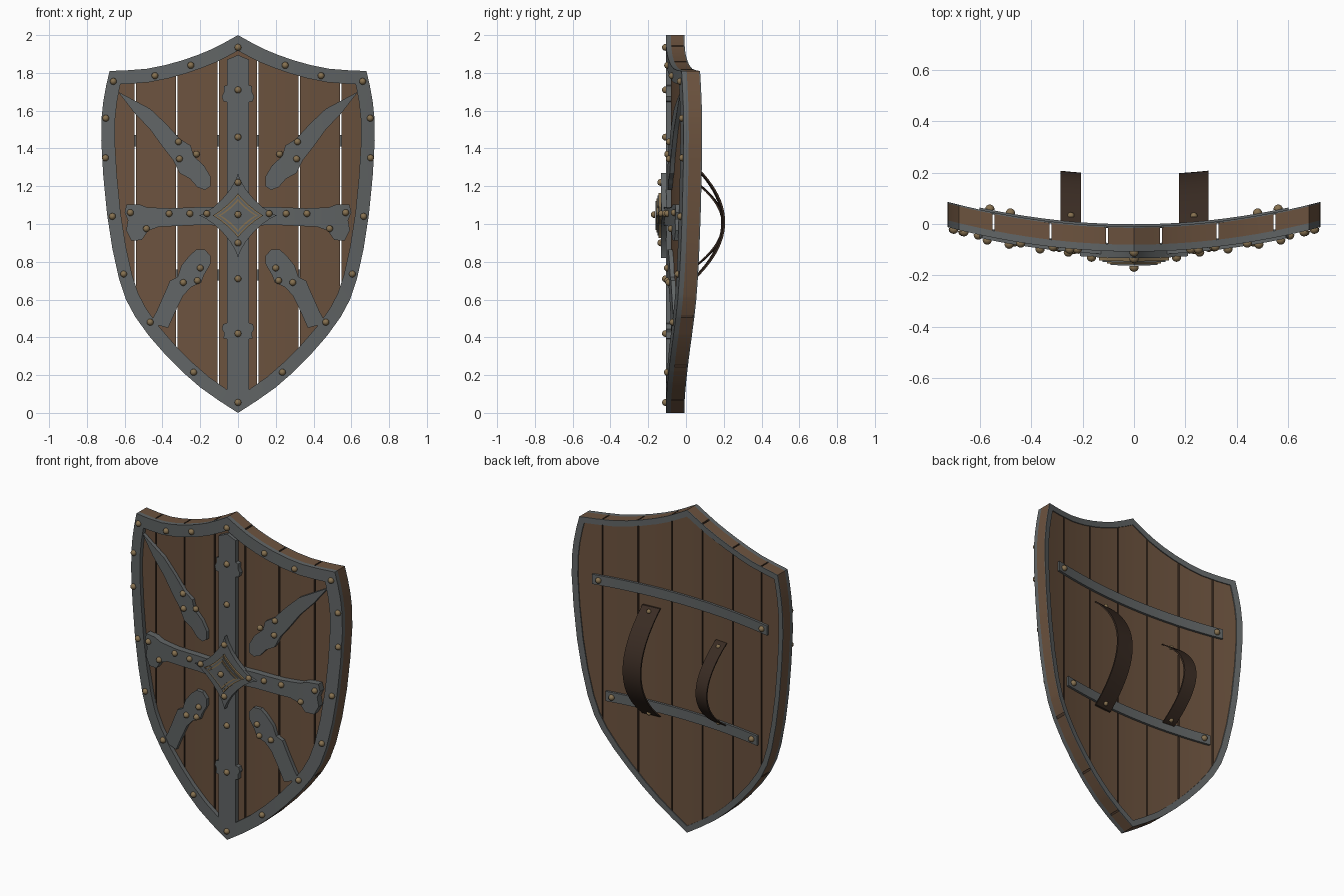
import bpy, bmesh, math
from mathutils import Vector

if "Cube" in bpy.data.objects:
    bpy.data.objects.remove(bpy.data.objects["Cube"])


def material(name, rgb):
    m = bpy.data.materials.new(name)
    m.diffuse_color = (*rgb, 1)
    m.use_nodes = True
    m.node_tree.nodes["Principled BSDF"].inputs["Base Color"].default_value = m.diffuse_color
    return m


WOOD = material("brown wood", (0.150, 0.086, 0.049))
DARK = material("dark wood gap", (0.050, 0.029, 0.018))
STEEL = material("grey steel", (0.120, 0.130, 0.132))
BRASS = material("dull brass", (0.240, 0.165, 0.080))
LEATHER = material("dark leather", (0.042, 0.025, 0.017))


def bend(x):
    """y of the back of the boards: the whole shield is bowed sideways."""
    return -0.015 + 0.095 * (x / 0.725) ** 2


def finish(bm, name, mats, angle=30):
    bmesh.ops.recalc_face_normals(bm, faces=bm.faces[:])
    me = bpy.data.meshes.new(name)
    bm.to_mesh(me)
    bm.free()
    for m in mats:
        me.materials.append(m)
    ob = bpy.data.objects.new(name, me)
    bpy.context.collection.objects.link(ob)
    bpy.ops.object.select_all(action='DESELECT')
    ob.select_set(True)
    bpy.context.view_layer.objects.active = ob
    bpy.ops.object.shade_smooth_by_angle(angle=math.radians(angle))
    return ob


def plate(name, polys, y0, y1, mats, clip=None):
    """Flat (x, z) polygons, sliced, bowed and thickened from y0 to y1."""
    bm = bmesh.new()
    for poly in polys:
        bm.faces.new([bm.verts.new((x, 0, z)) for x, z in poly])
    bmesh.ops.remove_doubles(bm, verts=bm.verts[:], dist=1e-5)
    bmesh.ops.triangulate(bm, faces=bm.faces[:], ngon_method='EAR_CLIP')

    def cut(x, **kw):
        bmesh.ops.bisect_plane(bm, geom=bm.verts[:] + bm.edges[:] + bm.faces[:], dist=1e-5,
                               plane_co=(x, 0, 0), plane_no=(1, 0, 0), **kw)
    if clip:
        cut(clip[0], clear_inner=True)
        cut(clip[1], clear_outer=True)
    for i in range(-12, 13):
        cut(i * 0.06)
    faces, verts = bm.faces[:], bm.verts[:]
    border = [e for e in bm.edges if len(e.link_faces) == 1]
    twin = {v: bm.verts.new((v.co.x, bend(v.co.x) + y1, v.co.z)) for v in verts}
    for v in verts:
        v.co.y = bend(v.co.x) + y0
    for f in faces:
        bm.faces.new([twin[v] for v in reversed(f.verts)])
    for e in border:
        a, b = e.verts
        f = bm.faces.new((a, b, twin[b], twin[a]))
        # faces along a gap between boards
        if clip and any(abs(a.co.x - c) < 1e-4 and abs(b.co.x - c) < 1e-4 for c in clip):
            f.material_index = 1
    return finish(bm, name, mats)


def smooth(pts, n):
    """Catmull-Rom curve through the points, n steps per span."""
    p = [Vector(q) for q in pts]
    p = [2 * p[0] - p[1]] + p + [2 * p[-1] - p[-2]]
    out = []
    for a, b, c, d in zip(p, p[1:], p[2:], p[3:]):
        for k in range(n):
            t = k / n
            out.append(0.5 * (2 * b + (c - a) * t + (2 * a - 5 * b + 4 * c - d) * t * t
                              + (3 * b - a - 3 * c + d) * t ** 3))
    return [tuple(q) for q in out] + [tuple(pts[-1])]


def mirrored(half):
    return half + [(-x, z) for x, z in reversed(half) if abs(x) > 1e-6]


def inset(poly, w):
    """Mitred inward offset of a clockwise outline."""
    out = []
    for i, q in enumerate(poly):
        p, q, r = Vector(poly[i - 1]), Vector(q), Vector(poly[(i + 1) % len(poly)])
        d1, d2 = (q - p).normalized(), (r - q).normalized()
        n1, n2 = Vector((d1.y, -d1.x)), Vector((d2.y, -d2.x))
        m = (n1 + n2).normalized()
        out.append(tuple(q + m * (w / m.dot(n1))))
    return out


def ring(outer, w):
    inner, n = inset(outer, w), len(outer)
    return [[outer[i], outer[(i + 1) % n], inner[(i + 1) % n], inner[i]] for i in range(n)]


# Shield outline
top = smooth([(0, 2.0), (0.14, 1.925), (0.30, 1.865), (0.48, 1.822), (0.68, 1.81)], 2)
side = smooth([(0.68, 1.81), (0.713, 1.65), (0.724, 1.44), (0.693, 1.05), (0.63, 0.71),
               (0.545, 0.51), (0.386, 0.31), (0.20, 0.135), (0, 0)], 2)
outline = mirrored(top + side[1:])

# Boards with open gaps
seams = [-0.8, -0.545, -0.325, -0.105, 0.105, 0.325, 0.545, 0.8]
for i in range(7):
    plate(f"board_{i + 1}", [outline], 0, -0.065, [WOOD, DARK],
          (seams[i] + 0.004, seams[i + 1] - 0.004))

# Front and back rims
plate("front_rim", ring(outline, 0.072), -0.065, -0.092, [STEEL])
plate("back_rim", ring(outline, 0.035), 0.0, 0.006, [STEEL])

# Vertical bar with two collars
plate("vertical_bar", [mirrored([
    (0, 1.895), (0.058, 1.87), (0.058, 1.735), (0.075, 1.73), (0.074, 1.70), (0.086, 1.675),
    (0.078, 1.65), (0.058, 1.645), (0.058, 0.475), (0.078, 0.47), (0.086, 0.445), (0.074, 0.425),
    (0.076, 0.395), (0.058, 0.39), (0.058, 0.12), (0, 0.08)])], -0.06, -0.092, [STEEL])

# Horizontal bar with flared ends
plate("horizontal_bar", [mirrored([
    (0, 1.09), (0.2, 1.09), (0.36, 1.083), (0.48, 1.088), (0.52, 1.103), (0.59, 1.103),
    (0.6, 1.06), (0.583, 1.02), (0.592, 0.965), (0.565, 0.912), (0.51, 0.915), (0.475, 0.965),
    (0.42, 0.985), (0.2, 0.995), (0, 0.99)])], -0.06, -0.104, [STEEL])

# Corner blades and lower arms
blade = [(0.635, 1.70), (0.465, 1.61), (0.38, 1.53), (0.307, 1.45), (0.25, 1.415), (0.235, 1.36),
         (0.18, 1.31), (0.145, 1.25), (0.145, 1.20), (0.175, 1.18), (0.215, 1.195), (0.255, 1.24),
         (0.31, 1.27), (0.345, 1.34), (0.40, 1.41), (0.465, 1.50), (0.55, 1.59)]
arm = [(0.175, 0.865), (0.145, 0.83), (0.147, 0.785), (0.18, 0.73), (0.195, 0.69), (0.25, 0.665),
       (0.29, 0.62), (0.325, 0.55), (0.37, 0.45), (0.465, 0.475), (0.43, 0.54), (0.39, 0.63),
       (0.36, 0.70), (0.32, 0.72), (0.30, 0.78), (0.255, 0.835), (0.22, 0.865)]
for s, tag in ((1, "right"), (-1, "left")):
    for part, pts in (("upper_blade", blade), ("lower_arm", arm)):
        plate(f"{part}_{tag}", [[(s * x, z) for x, z in pts]], -0.06, -0.088, [STEEL])


# Layered central star
def star(a, b, p):
    pts = []
    for i in range(32):
        c, s = math.cos(i * math.pi / 16), math.sin(i * math.pi / 16)
        pts.append((a * math.copysign(abs(c) ** p, c), 1.045 + b * math.copysign(abs(s) ** p, s)))
    return pts


for name, a, b, p, y0, y1, m in (
        ("star_plate", 0.21, 0.225, 2.7, -0.09, -0.118, STEEL),
        ("star_outer_trim", 0.135, 0.118, 2.3, -0.118, -0.130, BRASS),
        ("star_outer_field", 0.122, 0.106, 2.3, -0.118, -0.135, STEEL),
        ("star_inner_trim", 0.105, 0.090, 2.3, -0.118, -0.141, BRASS),
        ("star_inner_field", 0.092, 0.078, 2.3, -0.118, -0.146, STEEL)):
    plate(name, [star(a, b, p)], y0, y1, [m])


# Domed rivets
def rivets(name, spots, off, direction=-1, r=0.018):
    bm = bmesh.new()
    for x, z in spots:
        dome = bmesh.ops.create_uvsphere(bm, u_segments=12, v_segments=8, radius=r)["verts"]
        for v in dome:
            px, py, pz = v.co
            v.co = (x + px, bend(x) + off + direction * max(pz, -0.004), z + py)
    finish(bm, name, [BRASS], 50)


def both(pts):
    return [(s * x, z) for x, z in pts for s in ((1, -1) if x else (1,))]


rivets("rim_rivets", both([
    (0, 1.935), (0.25, 1.84), (0.44, 1.785), (0.66, 1.755), (0.70, 1.56), (0.702, 1.35),
    (0.665, 1.04), (0.605, 0.735), (0.465, 0.48), (0.235, 0.215), (0, 0.055)]), -0.094)
rivets("vertical_bar_rivets", [(0, z) for z in (1.71, 1.46, 0.71, 0.42)], -0.094)
rivets("horizontal_bar_rivets", both([
    (0.255, 1.055), (0.365, 1.055), (0.57, 1.06), (0.485, 0.975)]), -0.106)
rivets("star_rivets", both([(0.165, 1.055), (0, 1.22), (0, 0.90)]), -0.119)
rivets("star_centre_rivet", [(0, 1.05)], -0.153)
rivets("blade_rivets", both([
    (0.315, 1.435), (0.22, 1.37), (0.31, 1.345), (0.20, 0.767), (0.29, 0.69), (0.215, 0.70)]), -0.091)

# Steel straps across the back
for name, h, z in (("upper_back_strap", 0.60, 1.44), ("lower_back_strap", 0.52, 0.73)):
    plate(name, [[(-h, z + 0.03), (h, z + 0.03), (h, z - 0.03), (-h, z - 0.03)]],
          -0.002, 0.014, [STEEL])
    rivets(name + "_rivets", both([(h - 0.04, z)]), 0.016, 1)


# Leather arm loop and hand grip
def loop(name, x0, x1, zc, h):
    bm = bmesh.new()
    rows = []
    for i in range(25):
        u = -1 + i / 12
        rows.append([[bm.verts.new((x, bend(x) + 0.003 + t + 0.193 * (1 - u * u), zc + u * h))
                      for x in (x0, (x0 + x1) / 2, x1)] for t in (0, 0.011)])
    for (a0, b0), (a1, b1) in zip(rows, rows[1:]):
        for j in range(2):
            bm.faces.new((a0[j], a0[j + 1], a1[j + 1], a1[j]))
            bm.faces.new((b0[j], b1[j], b1[j + 1], b0[j + 1]))
        for j in (0, 2):
            bm.faces.new((a0[j], a1[j], b1[j], b0[j]))
    for a, b in (rows[0], rows[-1]):
        for j in range(2):
            bm.faces.new((a[j], a[j + 1], b[j + 1], b[j]))
    finish(bm, name, [LEATHER], 40)
    rivets(name + "_rivets", [((x0 + x1) / 2, zc + s * (h - 0.02)) for s in (1, -1)], 0.036, 1, 0.014)


loop("arm_loop", 0.175, 0.29, 1.01, 0.335)
loop("hand_grip", -0.285, -0.205, 1.0, 0.255)
